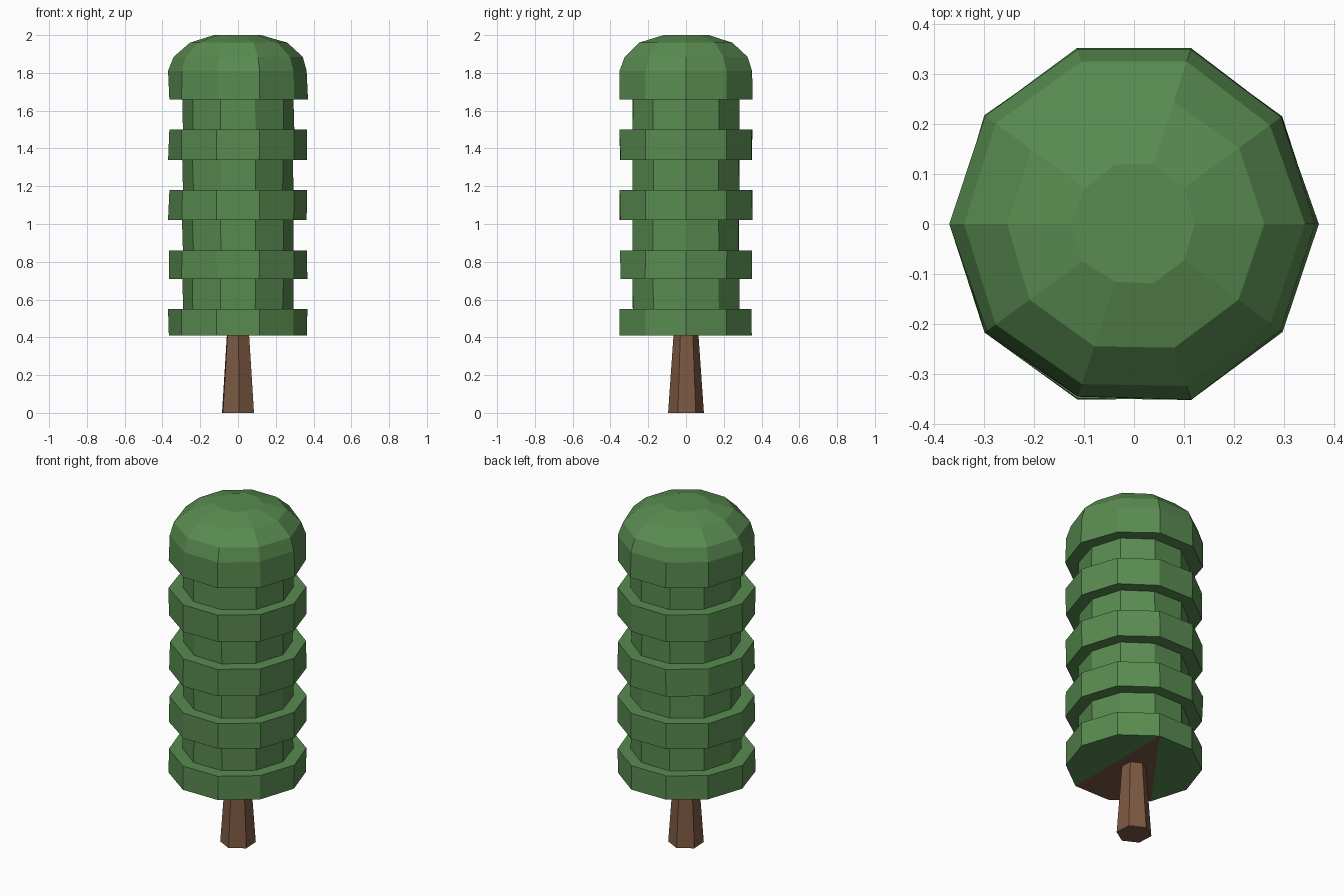
import bpy, bmesh, math, random

random.seed(4)
cube = bpy.data.objects.get("Cube")
if cube:
    bpy.data.objects.remove(cube, do_unlink=True)


def make_material(name, rgb):
    mat = bpy.data.materials.new(name)
    mat.use_nodes = True
    mat.diffuse_color = (*rgb, 1)
    bsdf = mat.node_tree.nodes["Principled BSDF"]
    bsdf.inputs["Base Color"].default_value = (*rgb, 1)
    bsdf.inputs["Roughness"].default_value = 0.9
    return mat


leaf_green = make_material("leaf green", (0.10, 0.26, 0.082))
bark_brown = make_material("bark brown", (0.20, 0.10, 0.055))


def lathe(bm, profile, sides, turn=0.0, wobble=0.0):
    """Stack rings of (radius, height), join them and return the rings."""
    rings = []
    for radius, z in profile:
        ring = []
        for k in range(sides):
            a = turn + math.tau * k / sides
            r = radius + random.uniform(-wobble, wobble)
            ring.append(bm.verts.new((r * math.cos(a), r * math.sin(a), z)))
        rings.append(ring)
    for low, high in zip(rings, rings[1:]):
        for k in range(sides):
            n = (k + 1) % sides
            bm.faces.new((low[k], low[n], high[n], high[k]))
    bm.faces.new(rings[-1])
    return rings


def finish(bm, name, materials):
    bmesh.ops.recalc_face_normals(bm, faces=bm.faces)
    mesh = bpy.data.meshes.new(name)
    bm.to_mesh(mesh)
    bm.free()
    for mat in materials:
        mesh.materials.append(mat)
    obj = bpy.data.objects.new(name, mesh)
    bpy.context.collection.objects.link(obj)
    return obj


# Clipped foliage: wide tiers alternating with narrow necks, domed on top
WIDE, NECK = 0.367, 0.295
tiers = [(0.41, 0.55), (0.71, 0.86), (1.02, 1.18), (1.34, 1.50), (1.66, 1.81)]
profile = []
for i, (bottom, top) in enumerate(tiers):
    if i:
        profile.append((NECK, bottom))
    profile += [(WIDE, bottom), (WIDE, top)]
    if i < len(tiers) - 1:
        profile.append((NECK, top))
profile += [(0.34, 1.885), (0.258, 1.96), (0.125, 2.0)]

bm = bmesh.new()
base = lathe(bm, profile, 10, wobble=0.004)[0]
# Underside, split into leaf and bark coloured pieces
for picks, slot in (((2, 3, 4, 5, 6), 0), ((2, 6, 7, 8), 1), ((8, 9, 0, 1, 2), 0)):
    face = bm.faces.new([base[k] for k in reversed(picks)])
    face.material_index = slot
finish(bm, "foliage", [leaf_green, bark_brown])

# Tapered six-sided trunk
bm = bmesh.new()
foot = lathe(bm, [(0.095, 0.0), (0.066, 0.415)], 6, turn=math.radians(33))[0]
bm.faces.new(list(reversed(foot)))
finish(bm, "trunk", [bark_brown])
